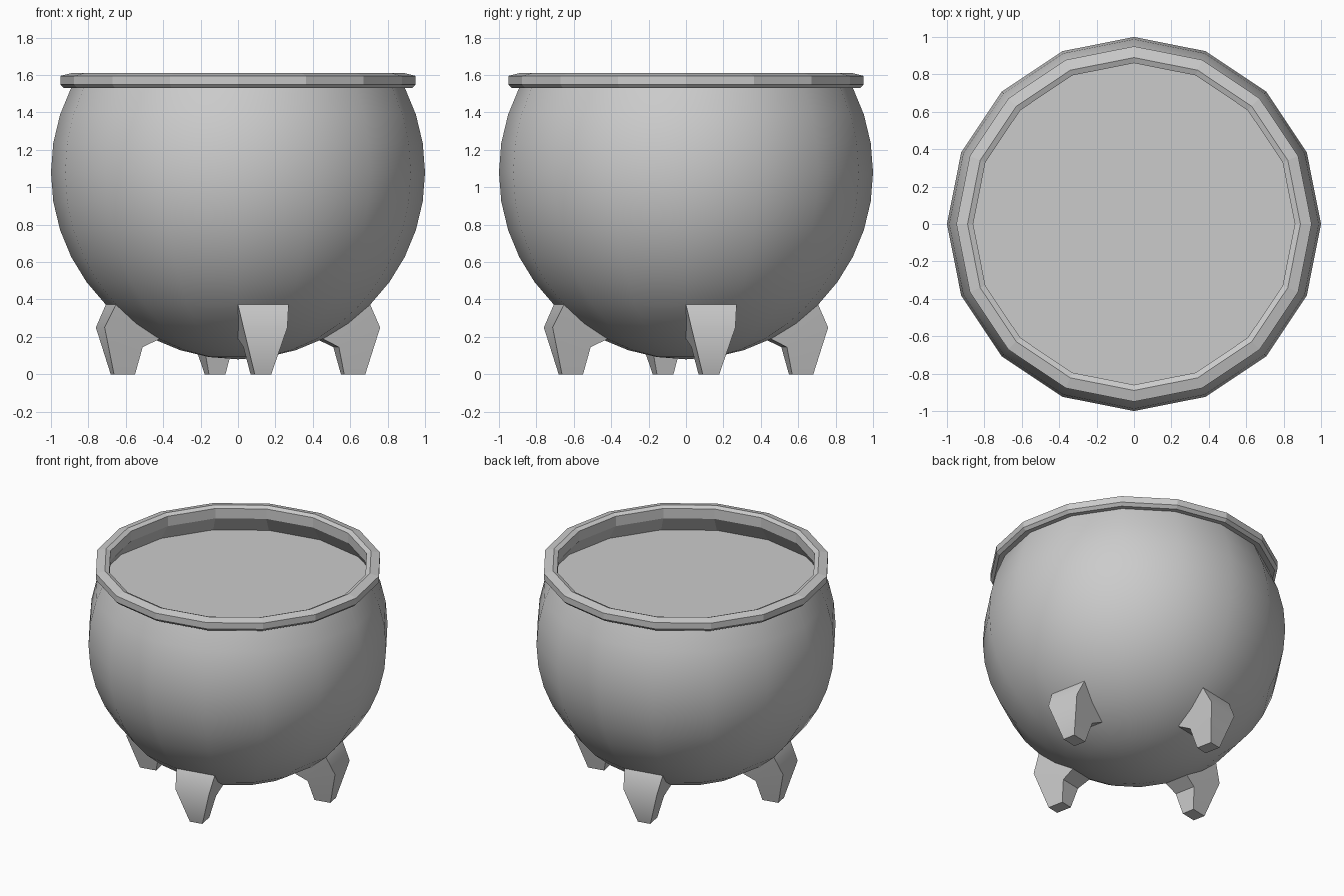
import bpy
from math import sin, cos, pi, radians

if "Cube" in bpy.data.objects:
    bpy.data.objects.remove(bpy.data.objects["Cube"])

SIDES = 16
CENTRE_Z = 1.08


def add_object(name, verts, faces, smooth_angle=None):
    mesh = bpy.data.meshes.new(name)
    mesh.from_pydata(verts, [], faces)
    obj = bpy.data.objects.new(name, mesh)
    bpy.context.collection.objects.link(obj)
    if smooth_angle:
        bpy.ops.object.select_all(action='DESELECT')
        obj.select_set(True)
        bpy.context.view_layer.objects.active = obj
        bpy.ops.object.shade_smooth_by_angle(angle=radians(smooth_angle))
    return obj


def revolve(name, profile, tip=None, cap_last=False, smooth_angle=None):
    """Spin an (r, z) profile about z, with an optional bottom tip or top cap."""
    verts = [(r * cos(2 * pi * i / SIDES), r * sin(2 * pi * i / SIDES), z)
             for r, z in profile for i in range(SIDES)]
    faces = []
    for k in range(len(profile) - 1):
        for i in range(SIDES):
            j = (i + 1) % SIDES
            a, b = k * SIDES, (k + 1) * SIDES
            faces.append((a + i, a + j, b + j, b + i))
    if tip is not None:
        verts.append((0, 0, tip))
        faces += [((i + 1) % SIDES, i, len(verts) - 1) for i in range(SIDES)]
    if cap_last:
        last = (len(profile) - 1) * SIDES
        faces.append(tuple(range(last, last + SIDES)))
    return add_object(name, verts, faces, smooth_angle)


# Round bowl: a sphere with 9 degree rings, cut open at the top
rings = [radians(a) for a in range(-81, 28, 9)]
revolve("bowl", [(cos(a), CENTRE_Z + sin(a)) for a in rings],
        tip=CENTRE_Z - 1, smooth_angle=40)

# Faceted lip with bevelled edges, and the wall below it inside
revolve("rim", [(0.89, 1.534), (0.93, 1.53), (0.95, 1.55), (0.95, 1.595),
                (0.89, 1.61), (0.86, 1.597), (0.86, 1.525), (0.94, 1.405)])

# Flat filling below the lip
revolve("filling", [(0.94, 1.405)], cap_last=True)

# Foot sections: outer r, z, half width, then inner r, z, half width
SECTIONS = [(0.693, 0.373, 0.138, 0.445, 0.189, 0.0886),
            (0.751, 0.25, 0.12, 0.535, 0.145, 0.077),
            (0.685, 0.0, 0.045, 0.57, 0.0, 0.045)]


def foot(name, angle):
    c, s = cos(angle), sin(angle)
    verts = []
    for ro, zo, wo, ri, zi, wi in SECTIONS:
        for r, w, z in ((ro, -wo, zo), (ro, wo, zo), (ri, wi, zi), (ri, -wi, zi)):
            verts.append((r * c - w * s, r * s + w * c, z))
    faces = [(8, 9, 10, 11)]
    for k in (0, 4):
        for i in range(4):
            j = (i + 1) % 4
            faces.append((k + i, k + 4 + i, k + 4 + j, k + j)[::-1])
    faces = [f[::-1] for f in faces]
    add_object(name, verts, faces, smooth_angle=45)


# Four clawed feet growing out of the bowl
for n, side in enumerate(("right", "back", "left", "front")):
    foot(side + "_foot", radians(11.25 + 90 * n))
